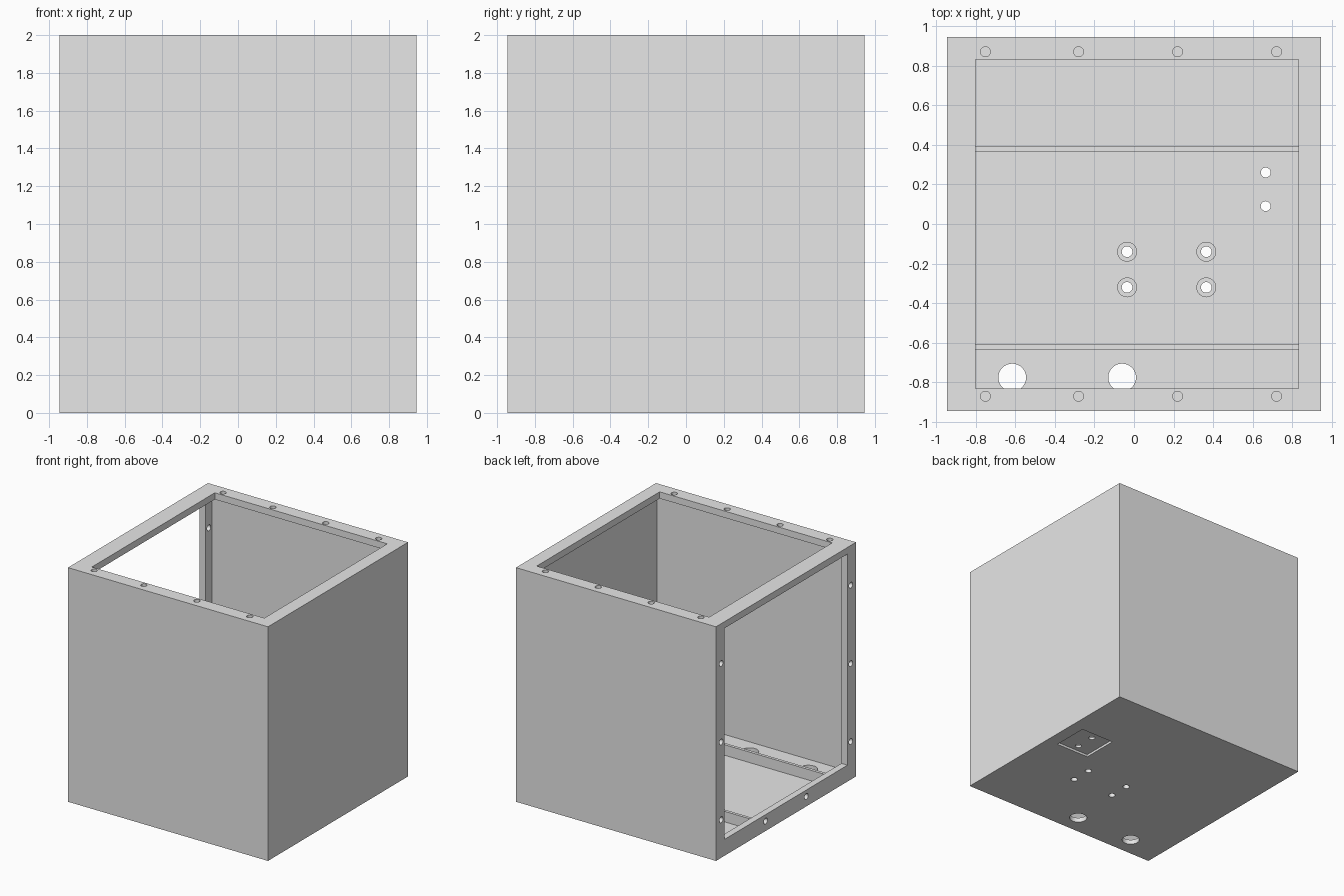
import bpy
import math

if "Cube" in bpy.data.objects:
    bpy.data.objects.remove(bpy.data.objects["Cube"])

grey = bpy.data.materials.new("light_grey")
grey.use_nodes = True
grey.diffuse_color = (0.8, 0.8, 0.8, 1)
grey.node_tree.nodes["Principled BSDF"].inputs["Base Color"].default_value = (0.8, 0.8, 0.8, 1)

HALF, TOP = 0.945, 2.0          # outer half width and height
IN = 0.92                       # inner face of the thin walls
FLOOR, LIP = 0.04, 0.057        # floor and flange thickness
EDGE = 0.83                     # half width of the openings


def box(name, x, y, z):
    """Block given by its (min, max) range on each axis."""
    centre = [sum(r) / 2 for r in (x, y, z)]
    bpy.ops.mesh.primitive_cube_add(size=1, location=centre)
    ob = bpy.context.object
    ob.name = name
    ob.scale = [r[1] - r[0] for r in (x, y, z)]
    bpy.ops.object.transform_apply(location=True, rotation=True, scale=True)
    ob.data.materials.append(grey)
    return ob


def rod(name, centre, radius, length, axis="Z"):
    turn = (0, math.pi / 2, 0) if axis == "X" else (0, 0, 0)
    bpy.ops.mesh.primitive_cylinder_add(vertices=32, radius=radius, depth=length,
                                        location=centre, rotation=turn)
    ob = bpy.context.object
    ob.name = name
    bpy.ops.object.transform_apply(location=True, rotation=True, scale=True)
    ob.data.materials.append(grey)
    return ob


def cut(target, cutter):
    """Subtract the cutter from the target, then discard it."""
    cutter.hide_render = True
    mod = target.modifiers.new("cut", "BOOLEAN")
    mod.operation = "DIFFERENCE"
    mod.solver = "EXACT"
    mod.object = cutter
    bpy.ops.object.select_all(action="DESELECT")
    target.select_set(True)
    bpy.context.view_layer.objects.active = target
    bpy.ops.object.modifier_apply(modifier=mod.name)
    bpy.data.objects.remove(cutter)


# Hollow housing with flanged openings on the top and on one side
housing = box("housing", (-HALF, HALF), (-HALF, HALF), (0, TOP))
cut(housing, box("cavity", (LIP - HALF, IN), (-IN, IN), (FLOOR, TOP - LIP)))
cut(housing, box("top_opening", (-0.80, EDGE), (-EDGE, EDGE), (1.8, 2.2)))
cut(housing, box("side_opening", (-1.2, -0.85), (-EDGE, EDGE), (0.14, TOP - LIP)))

# Screw holes in the top flange
for x in (-0.75, -0.28, 0.22, 0.72):
    for y in (-0.87, 0.87):
        cut(housing, rod("hole", (x, y, TOP), 0.025, 0.2))

# Screw holes in the side flange
side_holes = [(s * 0.875, z) for s in (-1, 1) for z in (0.325, 0.99, 1.66)]
side_holes += [(-0.275, 0.085), (0.275, 0.085)]
for y, z in side_holes:
    cut(housing, rod("hole", (-HALF, y, z), 0.025, 0.2, "X"))

# Cable holes in the floor
for x in (-0.615, -0.06):
    cut(housing, rod("hole", (x, -0.775, 0), 0.07, 0.2))

# Square recess under the floor with two small holes
cut(housing, box("recess", (0.52, 0.835), (0.03, 0.345), (-0.1, 0.02)))
for y in (0.09, 0.26):
    cut(housing, rod("hole", (0.665, y, 0), 0.025, 0.2))

# Hollow standoffs over the mounting holes
parts = [housing]
for x in (-0.035, 0.365):
    for y in (-0.32, -0.14):
        cut(housing, rod("hole", (x, y, 0), 0.027, 0.2))
        post = rod("standoff", (x, y, 0.065), 0.05, 0.06)
        cut(post, rod("hole", (x, y, 0), 0.027, 0.4))
        parts.append(post)

# Floor ribs
for y in (-0.622, 0.378):
    parts.append(box("floor_rib", (LIP - HALF, IN), (y - 0.013, y + 0.013), (FLOOR - 0.01, 0.13)))

bpy.ops.object.select_all(action="DESELECT")
for ob in parts:
    ob.select_set(True)
bpy.context.view_layer.objects.active = housing
bpy.ops.object.shade_smooth_by_angle(angle=math.radians(30))
